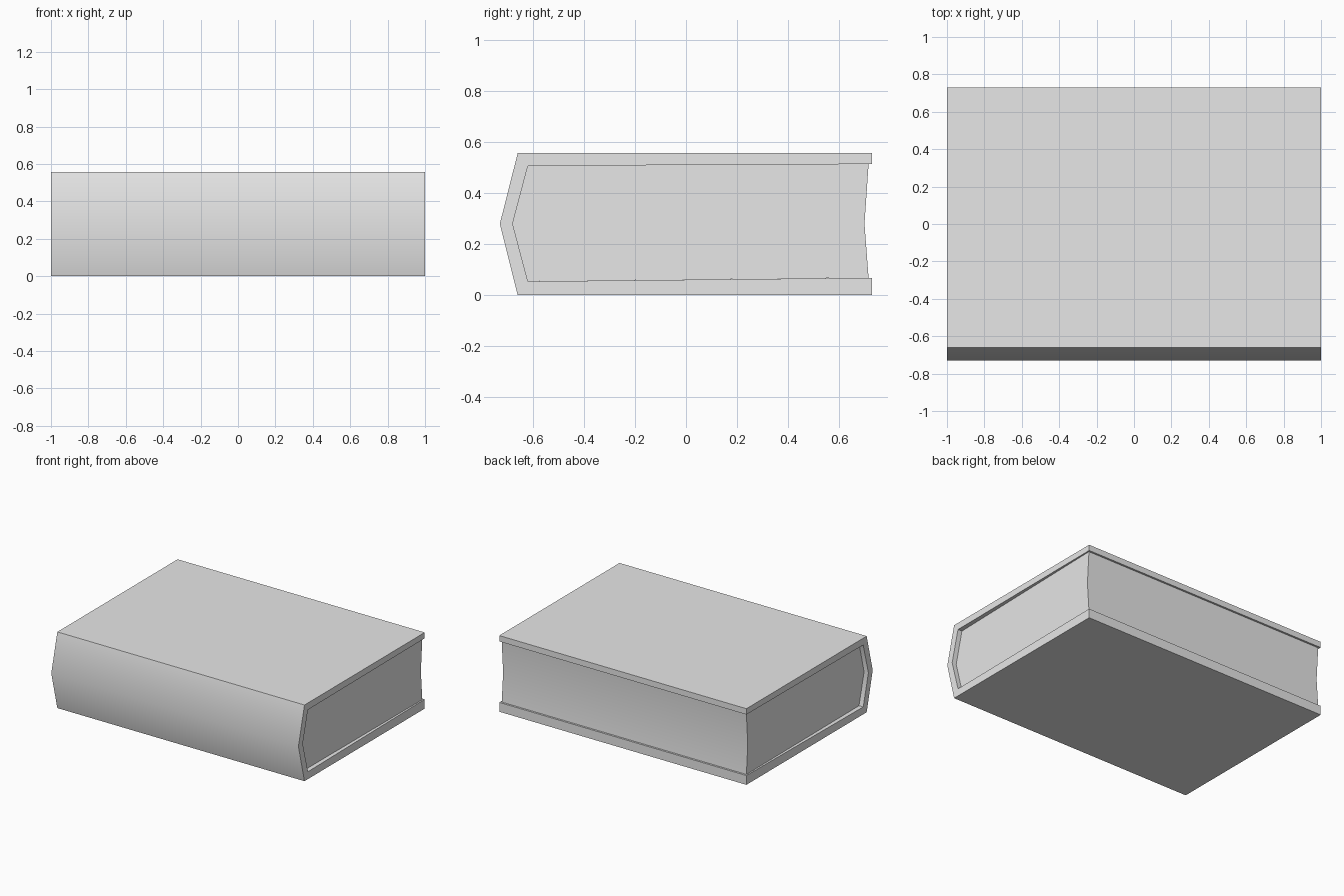
import bpy
import bmesh
import math

cube = bpy.data.objects.get("Cube")
if cube:
    bpy.data.objects.remove(cube, do_unlink=True)

grey = bpy.data.materials.new("plain grey")
grey.use_nodes = True
colour = (0.8, 0.8, 0.8, 1)
grey.diffuse_color = colour
grey.node_tree.nodes["Principled BSDF"].inputs["Base Color"].default_value = colour


def extrude_profile(name, profile, half_width):
    """Extrude a (y, z) profile along x; half_width gives the x extent at y."""
    bm = bmesh.new()
    left = [bm.verts.new((half_width(y), y, z)) for y, z in profile]
    right = [bm.verts.new((-half_width(y), y, z)) for y, z in profile]
    bm.faces.new(left)
    bm.faces.new(right[::-1])
    for i in range(len(profile)):
        j = (i + 1) % len(profile)
        bm.faces.new((left[i], right[i], right[j], left[j]))
    bmesh.ops.recalc_face_normals(bm, faces=bm.faces)
    mesh = bpy.data.meshes.new(name)
    bm.to_mesh(mesh)
    bm.free()
    mesh.materials.append(grey)
    obj = bpy.data.objects.new(name, mesh)
    bpy.context.collection.objects.link(obj)
    bpy.ops.object.select_all(action="DESELECT")
    obj.select_set(True)
    bpy.context.view_layer.objects.active = obj
    bpy.ops.object.shade_smooth_by_angle(angle=math.radians(40))
    return obj


# Cover: two boards joined by a pointed spine
outer = [(0.73, 0), (-0.66, 0), (-0.73, 0.28), (-0.66, 0.557), (0.73, 0.557)]
inner = [(0.73, 0.514), (-0.62, 0.507), (-0.68, 0.28), (-0.62, 0.054), (0.73, 0.068)]
extrude_profile("book_cover", outer + inner, lambda y: 1.0)

# Page block: hollow fore edge, ends set in further towards the spine
fore_edge = [(0.716, 0.068), (0.70, 0.28), (0.716, 0.514)]
extrude_profile("page_block", fore_edge + inner[1:4],
                lambda y: 0.99 - 0.025 * (0.716 - y) / 1.4)
